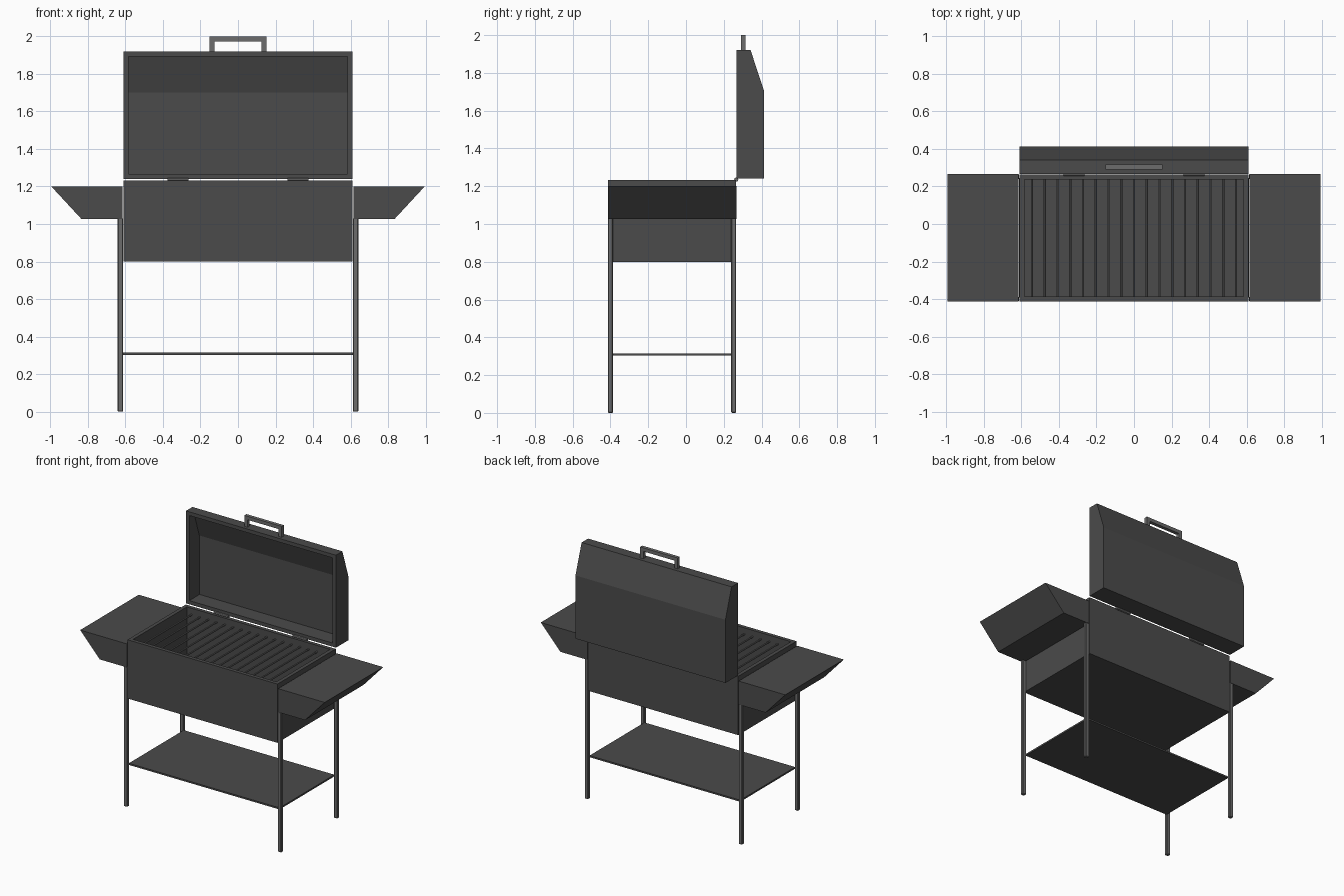
import bpy, bmesh, math
from mathutils import Vector

if "Cube" in bpy.data.objects:
    bpy.data.objects.remove(bpy.data.objects["Cube"])


def material(name, v):
    m = bpy.data.materials.new(name)
    m.diffuse_color = (v, v, v, 1)
    m.use_nodes = True
    m.node_tree.nodes["Principled BSDF"].inputs["Base Color"].default_value = m.diffuse_color
    return m


DARK = material("charcoal_paint", 0.07)
STEEL = material("grey_steel", 0.15)


def finish(name, bm, mat):
    bmesh.ops.recalc_face_normals(bm, faces=bm.faces[:])
    me = bpy.data.meshes.new(name)
    bm.to_mesh(me)
    bm.free()
    me.materials.append(mat)
    ob = bpy.data.objects.new(name, me)
    bpy.context.collection.objects.link(ob)
    return ob


def prism(name, points, depth, mat, open_dir=None):
    """Extrude a 3D outline by depth; open_dir removes that side and gives walls."""
    bm = bmesh.new()
    face = bm.faces.new([bm.verts.new(p) for p in points])
    res = bmesh.ops.extrude_face_region(bm, geom=[face])
    verts = [g for g in res["geom"] if isinstance(g, bmesh.types.BMVert)]
    bmesh.ops.translate(bm, vec=Vector(depth), verts=verts)
    bmesh.ops.recalc_face_normals(bm, faces=bm.faces[:])
    if open_dir:
        d = Vector(open_dir)
        gone = [f for f in bm.faces if f.normal.dot(d) > 0.99]
        bmesh.ops.delete(bm, geom=gone, context='FACES')
    ob = finish(name, bm, mat)
    if open_dir:
        s = ob.modifiers.new("walls", 'SOLIDIFY')
        s.thickness = 0.027
        s.offset = -1
        s.use_even_offset = True
    return ob


def box(name, x, y, z, mat, open_dir=None):
    pts = [(x[0], y[0], z[0]), (x[1], y[0], z[0]), (x[1], y[1], z[0]), (x[0], y[1], z[0])]
    return prism(name, pts, (0, 0, z[1] - z[0]), mat, open_dir)


def rod(name, a, b, r, mat, sides=8):
    a, b = Vector(a), Vector(b)
    bm = bmesh.new()
    bmesh.ops.create_cone(bm, cap_ends=True, segments=sides, radius1=r, radius2=r, depth=(b - a).length)
    rot = (b - a).to_track_quat('Z', 'Y').to_matrix()
    bmesh.ops.rotate(bm, cent=(0, 0, 0), matrix=rot, verts=bm.verts[:])
    bmesh.ops.translate(bm, vec=(a + b) / 2, verts=bm.verts[:])
    return finish(name, bm, mat)


# Fire box, open at the top
FRONT, BACK = -0.413, 0.265
box("fire_box", (-0.61, 0.61), (FRONT, BACK), (0.80, 1.232), DARK, (0, 0, 1))

# Raised lid, hollow towards the front
lid = [(0.267, 1.24), (0.413, 1.24), (0.413, 1.705), (0.342, 1.92), (0.267, 1.92)]
prism("lid", [(-0.61, y, z) for y, z in lid], (1.22, 0, 0), DARK, (0, -1, 0))

# Lid handle: one bracket outline
handle = [(-0.152, 1.92), (-0.152, 2.0), (0.152, 2.0), (0.152, 1.92),
          (0.126, 1.92), (0.126, 1.974), (-0.126, 1.974), (-0.126, 1.92)]
prism("lid_handle", [(x, 0.291, z) for x, z in handle], (0, 0.025, 0), STEEL)

# Grate bars
for k in range(-8, 9):
    x = k * 0.068
    rod(f"grate_bar_{k + 9}", (x, FRONT + 0.02, 1.185), (x, BACK - 0.02, 1.185), 0.006, STEEL)

tray = [(0.616, 1.027), (0.835, 1.027), (0.995, 1.20), (0.616, 1.20)]
for s, side in ((-1, "left"), (1, "right")):
    # Side tables
    prism(f"{side}_side_table", [(s * x, FRONT, z) for x, z in tray], (0, 0.68, 0), DARK)
    # Hinges
    rod(f"{side}_hinge", (s * 0.32 - 0.057, 0.266, 1.235), (s * 0.32 + 0.057, 0.266, 1.235), 0.011, STEEL)
    # Legs with slightly softened corners
    for y0, end in ((FRONT, "front"), (BACK - 0.026, "back")):
        xs = sorted((s * 0.612, s * 0.641))
        leg = box(f"{side}_{end}_leg", xs, (y0, y0 + 0.026), (0, 1.03), STEEL)
        b = leg.modifiers.new("corners", 'BEVEL')
        b.width = 0.004
        b.segments = 1

# Lower shelf
box("lower_shelf", (-0.613, 0.613), (FRONT + 0.02, BACK - 0.02), (0.303, 0.315), DARK)
